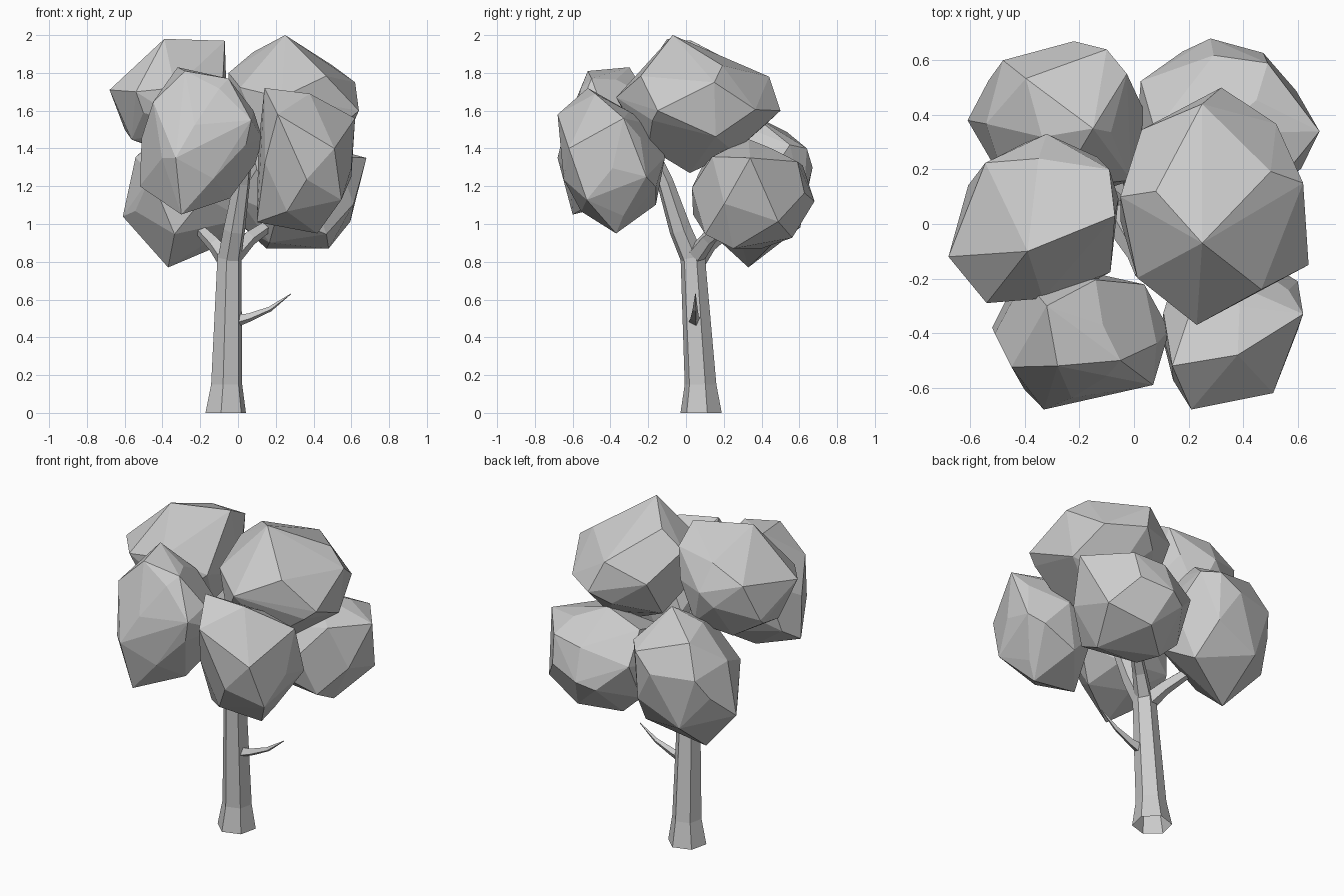
import bpy, bmesh, math
from mathutils import Vector


def finish(name, bm):
    bmesh.ops.recalc_face_normals(bm, faces=bm.faces[:])
    mesh = bpy.data.meshes.new(name)
    bm.to_mesh(mesh)
    bm.free()
    obj = bpy.data.objects.new(name, mesh)
    bpy.context.collection.objects.link(obj)
    return obj


def limb(name, path, sides=6, turn=0.3, flat=False):
    """Faceted tapering open tube through (x, y, z, radius) stations."""
    bm = bmesh.new()
    pts = [Vector(p[:3]) for p in path]
    rings = []
    for i, p in enumerate(path):
        d = pts[min(i + 1, len(pts) - 1)] - pts[max(i - 1, 0)]
        q = Vector((0, 0, 1)).rotation_difference(Vector((0, 0, 1)) if flat else d)
        ring = []
        for k in range(sides):
            a = turn + 2 * math.pi * k / sides
            ring.append(bm.verts.new(pts[i] + q @ Vector((math.cos(a), math.sin(a), 0)) * p[3]))
        rings.append(ring)
    for lo, hi in zip(rings, rings[1:]):
        for k in range(sides):
            j = (k + 1) % sides
            bm.faces.new((lo[k], lo[j], hi[j], hi[k]))
    return finish(name, bm)


def foliage(name, lo, hi, corners, turn, count=20, power=2.7):
    """Angular clump: coarse boxy ellipsoid, pulled out to a few corners."""
    bm = bmesh.new()
    lo, hi = Vector(lo), Vector(hi)
    mid, half = (lo + hi) / 2, (hi - lo) / 2
    for i in range(count):
        w = 1 - 2 * (i + 0.5) / count
        r = math.sqrt(1 - w * w)
        a = turn + i * 2.39996
        p = (r * math.cos(a), r * math.sin(a), w)
        s = sum(abs(c) ** power for c in p) ** (-1 / power)
        bm.verts.new([mid[k] + half[k] * p[k] * s for k in range(3)])
    for c in corners:
        bm.verts.new(c)
    res = bmesh.ops.convex_hull(bm, input=bm.verts[:])
    junk = [g for g in res["geom_interior"] if isinstance(g, bmesh.types.BMVert)]
    bmesh.ops.delete(bm, geom=junk, context='VERTS')
    bmesh.ops.dissolve_limit(bm, angle_limit=math.radians(5),
                             verts=bm.verts[:], edges=bm.edges[:])
    return finish(name, bm)


# Trunk with flared foot
limb("trunk", [(-0.065, 0.08, 0, 0.112), (-0.06, 0.077, 0.15, 0.086),
               (-0.045, 0.035, 0.84, 0.066)], flat=True)

# Branches into the crown
limb("front_branch", [(-0.045, 0.033, 0.82, 0.064), (-0.02, -0.03, 0.97, 0.06),
                      (0.02, -0.11, 1.22, 0.045), (0.04, -0.18, 1.38, 0.036)])
limb("back_right_branch", [(-0.04, 0.04, 0.82, 0.055), (0.06, 0.12, 0.925, 0.042),
                           (0.2, 0.24, 1.02, 0.03)], sides=5)
limb("back_left_branch", [(-0.05, 0.05, 0.8, 0.055), (-0.12, 0.12, 0.89, 0.042),
                          (-0.21, 0.24, 0.98, 0.03)], sides=5)

# Bare side twig
limb("twig", [(-0.02, 0.045, 0.485, 0.036), (0.06, 0.045, 0.505, 0.023),
              (0.17, 0.048, 0.55, 0.014), (0.28, 0.05, 0.63, 0.002)], sides=4)

# Six foliage clumps
foliage("front_left_foliage", (-0.51, -0.64, 1.11), (0.1, -0.16, 1.77),
        [(-0.32, -0.3, 1.83), (-0.33, -0.68, 1.35), (0.13, -0.39, 1.45),
         (-0.3, -0.6, 1.05), (-0.52, -0.38, 1.2), (-0.05, -0.5, 1.77),
         (0.07, -0.59, 1.55), (-0.28, -0.52, 1.81)], 0.4)
foliage("front_right_foliage", (0.1, -0.65, 1.02), (0.6, -0.11, 1.6),
        [(0.14, -0.52, 1.72), (0.38, -0.48, 1.69), (0.62, -0.33, 1.56),
         (0.51, -0.62, 1.4), (0.21, -0.68, 1.58), (0.42, -0.37, 0.95),
         (0.1, -0.4, 1.01), (0.6, -0.21, 1.25)], 1.1)
foliage("top_right_foliage", (-0.05, -0.32, 1.36), (0.62, 0.43, 1.88),
        [(0.25, -0.07, 2.0), (0.62, 0.15, 1.75), (0.25, 0.44, 1.78),
         (0.32, 0.5, 1.6), (0.64, -0.15, 1.6), (0.23, -0.37, 1.67),
         (0.3, 0.02, 1.27), (-0.05, 0.1, 1.8), (0.08, 0.12, 1.91)], 2.0)
foliage("top_left_foliage", (-0.63, -0.28, 1.38), (-0.05, 0.3, 1.88),
        [(-0.68, -0.12, 1.71), (-0.39, -0.1, 1.98), (-0.07, 0.03, 1.97),
         (-0.6, 0.1, 1.5), (-0.54, -0.29, 1.7), (-0.32, 0.33, 1.7),
         (-0.09, 0.2, 1.88), (-0.35, 0.24, 1.86)], 2.9)
foliage("back_left_foliage", (-0.55, 0.1, 0.87), (0.04, 0.63, 1.52),
        [(-0.61, 0.38, 1.04), (-0.37, 0.33, 0.77), (-0.22, 0.67, 1.3),
         (-0.1, 0.64, 1.4), (-0.48, 0.6, 1.3), (-0.15, 0.35, 1.58)], 3.7, power=3.4)
foliage("back_right_foliage", (0.0, 0.03, 0.89), (0.62, 0.64, 1.41),
        [(0.68, 0.34, 1.35), (0.48, 0.25, 0.87), (0.15, 0.4, 0.87),
         (0.28, 0.68, 1.12), (0.49, 0.59, 1.33), (0.3, 0.33, 1.45)], 4.6, power=3.2)
